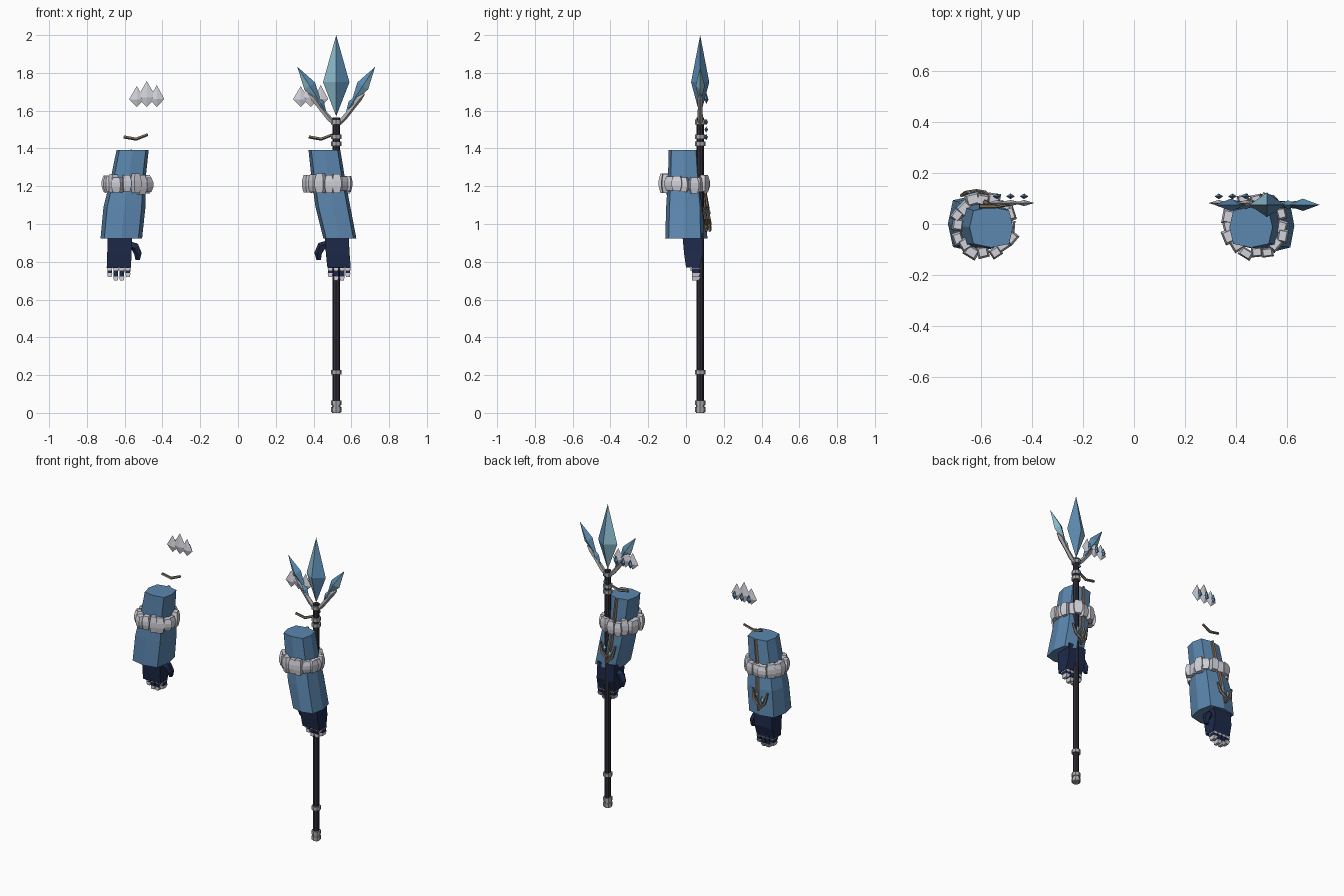
import bpy, bmesh, math, random
from mathutils import Vector, Matrix

if "Cube" in bpy.data.objects:
    bpy.data.objects.remove(bpy.data.objects["Cube"])

random.seed(4)


def material(name, r, g, b):
    m = bpy.data.materials.new(name)
    m.diffuse_color = tuple((c / 255) ** 2.2 for c in (r, g, b)) + (1,)
    m.use_nodes = True
    m.node_tree.nodes["Principled BSDF"].inputs["Base Color"].default_value = m.diffuse_color
    return m


BLUE = material("sleeve blue", 92, 133, 173)
NAVY = material("glove navy", 36, 46, 76)
DARK = material("staff charcoal", 50, 48, 57)
STEEL = material("ring grey", 168, 168, 171)
FUR = material("pale grey", 208, 208, 217)
WOOD = material("twig brown", 124, 109, 93)
ICE = material("ice blue", 92, 138, 176)
PALE_ICE = material("pale ice", 140, 188, 206)


def add_loft(bm, rings):
    """Skin a stack of equal-length point rings and cap both ends."""
    vs = [[bm.verts.new(p) for p in ring] for ring in rings]
    n = len(vs[0])
    for a, b in zip(vs, vs[1:]):
        for i in range(n):
            j = (i + 1) % n
            bm.faces.new((a[i], a[j], b[j], b[i]))
    bm.faces.new(vs[0][::-1])
    bm.faces.new(vs[-1])


def finish(bm, name, *mats):
    bmesh.ops.recalc_face_normals(bm, faces=bm.faces)
    me = bpy.data.meshes.new(name)
    bm.to_mesh(me)
    bm.free()
    for m in mats:
        me.materials.append(m)
    ob = bpy.data.objects.new(name, me)
    bpy.context.collection.objects.link(ob)
    return ob


def box_ring(x0, x1, y0, y1, z):
    return [(x0, y0, z), (x1, y0, z), (x1, y1, z), (x0, y1, z)]


def add_tube(bm, pts, radii, sides=5):
    """Faceted tube along a path lying roughly in the xz plane."""
    pts = [Vector(p) for p in pts]
    rings = []
    for i, p in enumerate(pts):
        d = (pts[min(i + 1, len(pts) - 1)] - pts[max(i - 1, 0)]).normalized()
        u = Vector((0, 1, 0)).cross(d).normalized()
        v = d.cross(u)
        rings.append([p + radii[i] * (math.cos(t) * u + math.sin(t) * v)
                      for t in [2 * math.pi * k / sides for k in range(sides)]])
    add_loft(bm, rings)


def add_gem(bm, base, tip, wide_at, half_w, half_d, pale_side=0):
    """Four-sided crystal; pale_side picks the half that gets the second colour."""
    base, tip = Vector(base), Vector(tip)
    d = (tip - base).normalized()
    u = Vector((0, 1, 0)).cross(d).normalized() * half_w
    v = Vector((0, half_d, 0))
    c = base.lerp(tip, wide_at)
    g = [bm.verts.new(c + o) for o in (u, v, -u, -v)]
    lo, hi = bm.verts.new(base), bm.verts.new(tip)
    for i in range(4):
        half = 1 if i in (0, 3) else -1
        for pts in ((g[i], g[(i + 1) % 4], hi), (g[(i + 1) % 4], g[i], lo)):
            bm.faces.new(pts).material_index = int(half == pale_side)


def sleeve_ring(x0, x1, y0, y1, z):
    """Rounded-square outline with eight corners."""
    cx, cy, hx, hy = (x0 + x1) / 2, (y0 + y1) / 2, (x1 - x0) / 2, (y1 - y0) / 2
    k = 0.82
    shape = [(1, 0), (k, k), (0, 1), (-k, k), (-1, 0), (-k, -k), (0, -1), (k, -k)]
    return [(cx + hx * a, cy + hy * b, z) for a, b in shape]


def make_arm(side, profile, back, hand, thumb_dir, fur_x, twig_x, gem_x, fork_shift):
    # sleeve
    fronts = (-0.11, -0.105, -0.095, -0.092)
    heights = (0.922, 1.09, 1.25, 1.392)
    bm = bmesh.new()
    add_loft(bm, [sleeve_ring(x0, x1, f, b, z)
                  for (x0, x1), f, b, z in zip(profile, fronts, back, heights)])
    finish(bm, side + "_sleeve", BLUE)

    # fur cuff of irregular chunks
    bm = bmesh.new()
    count = 16
    for i in range(count):
        a = 2 * math.pi * i / count + random.uniform(-0.06, 0.06)
        h, w = random.uniform(0.036, 0.052), random.uniform(0.022, 0.03)
        t = random.uniform(0.018, 0.025)
        r = 0.108 + (0.005 if i % 2 else -0.006)
        m = (Matrix.Translation((fur_x + r * math.cos(a), -0.008 + r * math.sin(a),
                                 1.21 + random.uniform(-0.006, 0.006)))
             @ Matrix.Rotation(a + random.uniform(-0.3, 0.3), 4, 'Z'))
        add_loft(bm, [[m @ Vector(p) for p in
                       box_ring(-t * s, t * s, -w * s, w * s, h * z)]
                      for s, z in ((0.7, -1), (1, -0.3), (1, 0.3), (0.7, 1))])
    finish(bm, side + "_fur_cuff", FUR)

    # hand with fingers and thumb
    (t0, t1), (b0, b1) = hand
    bm = bmesh.new()
    add_loft(bm, [box_ring(b0, b1, 0.0, 0.07, 0.77),
                  box_ring((t0 + b0) / 2, (t1 + b1) / 2, -0.01, 0.09, 0.84),
                  box_ring(t0, t1, -0.02, 0.09, 0.95)])
    edge = t1 if thumb_dir > 0 else t0
    add_tube(bm, [(edge - 0.02 * thumb_dir, 0.04, 0.89),
                  (edge + 0.016 * thumb_dir, 0.045, 0.88),
                  (edge + 0.032 * thumb_dir, 0.05, 0.845),
                  (edge + 0.03 * thumb_dir, 0.055, 0.81)],
             (0.024, 0.025, 0.022, 0.013))
    claws = bmesh.new()
    for i in range(4):
        x = b0 + (b1 - b0) * (i + 0.5) / 4
        drop = 0.018 if i in (1, 2) else 0
        add_loft(bm, [box_ring(x - .012, x + .012, 0.035, 0.07, 0.735 - drop),
                      box_ring(x - .014, x + .014, 0.03, 0.075, 0.785)])
        # claw plates
        for z0, z1, y0 in ((0.75, 0.768, 0.024), (0.72 - drop, 0.741 - drop, 0.032)):
            add_loft(claws, [box_ring(x - .010, x + .010, y0, 0.068, z0),
                             box_ring(x - .014, x + .014, y0, 0.078, z1)])
    finish(bm, side + "_hand", NAVY)
    finish(claws, side + "_claws", FUR)

    # forked branch running down the back of the sleeve
    mid = [(a + b) / 2 for a, b in profile]
    bx, by = mid[0] + fork_shift, back[0] + 0.008
    bm = bmesh.new()
    add_tube(bm, [(mid[i] + fork_shift * k, back[i] + 0.005, heights[i])
                  for i, k in ((3, 0), (2, 0.3), (1, 0.7))]
             + [(bx, by + 0.005, 0.96)], (0.01, 0.012, 0.012, 0.007))
    add_tube(bm, [(bx, by + 0.006, 0.97), (bx - 0.04, by, 1.01),
                  (bx - 0.058, by - 0.01, 1.08)], (0.01, 0.01, 0.006))
    add_tube(bm, [(bx, by + 0.006, 1.0), (bx + 0.035, by, 1.03),
                  (bx + 0.05, by - 0.01, 1.09)], (0.01, 0.01, 0.006))
    # loose twig above the sleeve
    add_tube(bm, [(twig_x - 0.065, 0.07, 1.462), (twig_x, 0.07, 1.45),
                  (twig_x + 0.062, 0.08, 1.474)], (0.009, 0.009, 0.008))
    finish(bm, side + "_twigs", WOOD)

    # small gems between the forks and behind the floating shards
    bm = bmesh.new()
    for dx, z in ((-0.022, 1.03), (0.018, 1.06)):
        add_gem(bm, (bx + dx, by - 0.002, z - 0.03), (bx + dx, by - 0.002, z + 0.03),
                0.5, 0.013, 0.012, -1)
    for dx in (-0.053, 0, 0.053):
        add_gem(bm, (gem_x + dx, 0.108, 1.635), (gem_x + dx, 0.108, 1.695),
                0.4, 0.017, 0.011)
    finish(bm, side + "_small_gems", ICE, PALE_ICE)

    # floating shards
    bm = bmesh.new()
    for dx, top, w in ((-0.053, 1.73, 0.041), (0, 1.757, 0.05), (0.053, 1.735, 0.04)):
        add_gem(bm, (gem_x + dx, 0.082, 1.62), (gem_x + dx, 0.082, top), 0.36, w, 0.012)
    finish(bm, side + "_floating_shards", FUR)


make_arm("left", [(-0.728, -0.508), (-0.712, -0.49), (-0.672, -0.488), (-0.643, -0.473)],
         (0.113, 0.107, 0.078, 0.067), ((-0.69, -0.56), (-0.695, -0.567)),
         1, -0.587, -0.54, -0.483, 0)
make_arm("right", [(0.452, 0.627), (0.41, 0.595), (0.388, 0.565), (0.373, 0.542)],
         (0.095, 0.092, 0.076, 0.067), ((0.458, 0.585), (0.473, 0.597)),
         -1, 0.475, 0.44, 0.385, -0.03)

# staff shaft
SX, SY = 0.52, 0.075


def add_disc(bm, z0, z1, r):
    add_loft(bm, [[(SX + r * math.cos(k * math.pi / 4), SY + r * math.sin(k * math.pi / 4), z)
                   for k in range(8)] for z in (z0, z1)])


bm = bmesh.new()
add_disc(bm, 0.005, 1.565, 0.019)
finish(bm, "staff_shaft", DARK)

# staff rings and prongs
bm = bmesh.new()
for z in (0.018, 0.053, 0.215, 1.425, 1.462, 1.54):
    add_disc(bm, z - 0.012, z + 0.012, 0.028)
add_disc(bm, 0, 0.06, 0.022)
for s in (-1, 1):
    add_tube(bm, [(SX + s * 0.01, SY, 1.53), (SX + s * 0.04, SY, 1.56),
                  (SX + s * 0.085, SY, 1.615), (SX + s * 0.12, SY, 1.665),
                  (SX + s * 0.15, SY, 1.69)],
             (0.012, 0.015, 0.013, 0.017, 0.004))
finish(bm, "staff_rings_and_prongs", STEEL)

# staff crystals
bm = bmesh.new()
add_gem(bm, (SX, SY, 1.57), (SX, SY, 2.0), 0.42, 0.07, 0.048, -1)
for s in (-1, 1):
    add_gem(bm, (SX + s * 0.075, SY, 1.63), (SX + s * 0.206, SY, 1.832), 0.5, 0.034, 0.024, s)
    add_gem(bm, (SX + s * 0.05, SY, 1.585), (SX + s * 0.115, SY, 1.69), 0.5, 0.02, 0.018, s)
for z in (1.46, 1.5, 1.54):
    add_gem(bm, (SX, SY + 0.032, z - 0.016), (SX, SY + 0.032, z + 0.016), 0.5, 0.012, 0.01)
finish(bm, "staff_crystals", ICE, PALE_ICE)
